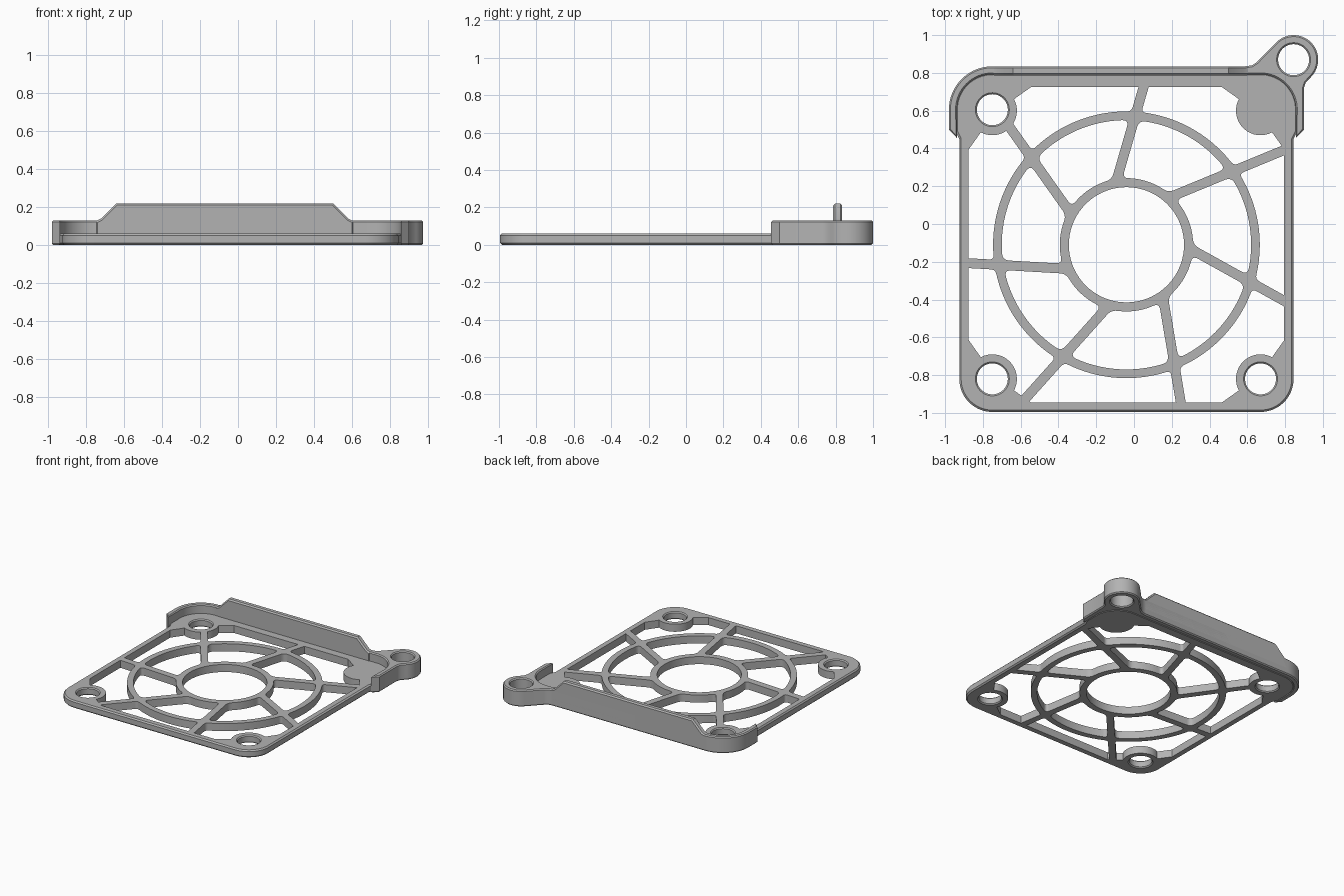
import bpy, bmesh
from math import sin, cos, asin, atan2, radians, pi, tau
from mathutils import Vector, Matrix
from mathutils.geometry import intersect_line_line_2d

if "Cube" in bpy.data.objects:
    bpy.data.objects.remove(bpy.data.objects["Cube"])

grey = bpy.data.materials.new("plain_grey")
grey.use_nodes = True
grey.diffuse_color = (0.45, 0.45, 0.45, 1)
grey.node_tree.nodes["Principled BSDF"].inputs["Base Color"].default_value = grey.diffuse_color

CENTRE = Vector((-0.04, -0.11))
HOLE = 0.71          # mounting hole distance from the centre
HALF = 0.885         # half width of the plate
OPEN = 0.835         # half width of the opening
THICK = 0.06
CHAMFER = 0.01


def arc(c, r, a0, a1, n=16):
    return [Vector((c[0] + r * cos(a0 + (a1 - a0) * i / n),
                    c[1] + r * sin(a0 + (a1 - a0) * i / n))) for i in range(n + 1)]


def circle(c, r, n=48):
    return arc(c, r, 0, tau, n)[:-1]


def offset(pts, d):
    """Move a counter-clockwise outline inward by d."""
    out = []
    for i, p in enumerate(pts):
        e1 = (p - pts[i - 1]).normalized()
        e2 = (pts[(i + 1) % len(pts)] - p).normalized()
        n1, n2 = Vector((-e1.y, e1.x)), Vector((-e2.y, e2.x))
        out.append(p + (n1 + n2) * d / max(0.5, 1 + n1.dot(n2)))
    return out


def solid(name, loops, z0, z1, matrix=None):
    """Extrude an outline with holes; each loop is (points, edge chamfer)."""
    bm = bmesh.new()
    caps = ([], [])
    for pts, c in loops:
        pts = [Vector(p) for p in pts]
        if c:
            small, d = offset(pts, c), abs(c)
            levels = [(small, z0), (pts, z0 + d), (pts, z1 - d), (small, z1)]
        else:
            levels = [(pts, z0), (pts, z1)]
        rings = [[bm.verts.new((p.x, p.y, z)) for p in ps] for ps, z in levels]
        n = len(pts)
        for low, high in zip(rings, rings[1:]):
            for i in range(n):
                j = (i + 1) % n
                bm.faces.new((low[i], low[j], high[j], high[i]))
        for cap, ring in zip(caps, (rings[0], rings[-1])):
            cap += [bm.edges.get((ring[i - 1], ring[i])) for i in range(n)]
    for cap in caps:
        bmesh.ops.triangle_fill(bm, edges=cap, use_beauty=True)
    bmesh.ops.recalc_face_normals(bm, faces=bm.faces[:])
    if matrix:
        bm.transform(matrix)
    mesh = bpy.data.meshes.new(name)
    bm.to_mesh(mesh)
    bm.free()
    mesh.materials.append(grey)
    ob = bpy.data.objects.new(name, mesh)
    bpy.context.collection.objects.link(ob)
    bpy.ops.object.select_all(action='DESELECT')
    ob.select_set(True)
    bpy.context.view_layer.objects.active = ob
    bpy.ops.object.shade_smooth_by_angle(angle=radians(30))
    return ob


def polar(r, a):
    return Vector((r * cos(a), r * sin(a)))


def fillet(a, corner, b, size=0.035, n=5):
    """Rounded corner between the directions of a and b."""
    p = corner + (a - corner).normalized() * size
    q = corner + (b - corner).normalized() * size
    return [p * (1 - t) ** 2 + corner * 2 * t * (1 - t) + q * t * t
            for t in (i / n for i in range(n + 1))]


# Opening outline around the centre, with a round boss in each corner
opening = []
for quarter in range(4):
    turn = Matrix.Rotation(quarter * pi / 2, 2)
    side = [Vector((OPEN, 0.505))]
    side += arc((HOLE, HOLE), 0.13, radians(-62), radians(-208), 20)
    side.append(Vector((0.505, OPEN)))
    opening += [turn @ p for p in side]

# Swept spokes: straight bars set off from the centre
SPOKES, SET_OFF, HALF_BAR = 7, 0.145, 0.026
HUB_IN, HUB_OUT, RING_IN, RING_OUT = 0.305, 0.353, 0.66, 0.706


def edge_angle(k, r, side):
    return radians(-29) + k * tau / SPOKES + asin((SET_OFF + side * HALF_BAR) / r)


def frame_hit(p, k):
    a = radians(-29) + k * tau / SPOKES
    hits = []
    for i, q in enumerate(opening):
        h = intersect_line_line_2d(p, p + polar(2, a), opening[i - 1], q)
        if h:
            hits.append(h)
    return min(hits, key=lambda h: (h - p).length)


cells = []
for k in range(SPOKES):
    trim = 0.035
    # Window between hub and ring
    a0, a1 = edge_angle(k, HUB_OUT, 1), edge_angle(k + 1, HUB_OUT, -1)
    b0, b1 = edge_angle(k, RING_IN, 1), edge_angle(k + 1, RING_IN, -1)
    p0, p3 = polar(HUB_OUT, a0), polar(HUB_OUT, a1)
    p1, p2 = polar(RING_IN, b0), polar(RING_IN, b1)
    ti, to = trim / HUB_OUT, trim / RING_IN
    inner = arc((0, 0), HUB_OUT, a1 - ti, a0 + ti, 12)
    outer = arc((0, 0), RING_IN, b0 + to, b1 - to, 20)
    cells.append(fillet(inner[-1], p0, p1) + fillet(p0, p1, outer[0]) + outer[1:-1]
                 + fillet(outer[-1], p2, p3) + fillet(p2, p3, inner[0]) + inner[1:-1])
    # Window between ring and frame
    c0, c1 = edge_angle(k, RING_OUT, 1), edge_angle(k + 1, RING_OUT, -1)
    q0, q1 = polar(RING_OUT, c0), polar(RING_OUT, c1)
    h0, h1 = frame_hit(q0, k), frame_hit(q1, k + 1)
    start = atan2(h0.y, h0.x)
    span = (atan2(h1.y, h1.x) - start) % tau
    mid = [(((atan2(p.y, p.x) - start) % tau), p) for p in opening]
    mid = [p for a, p in sorted(mid, key=lambda m: m[0]) if 0.004 < a < span - 0.004]
    t = 0.025 / RING_OUT
    back = arc((0, 0), RING_OUT, c1 - t, c0 + t, 20)
    cells.append(fillet(back[-1], q0, h0, 0.025) + [h0] + mid + [h1]
                 + fillet(h1, q1, back[0], 0.025) + back[1:-1])
cells = [[p + CENTRE for p in cell] for cell in cells]

# Plate outline: round front corners, rear corners reach into the wall
left, right = CENTRE.x - HOLE, CENTRE.x + HOLE
front, rear = CENTRE.y - HOLE, 0.605
R, R2 = HALF - HOLE, 0.195
plate = (arc((right, front), R, -pi / 2, 0)
         + [Vector((right + R, 0.45)), Vector((right + R2, 0.49))]
         + arc((right, rear), R2, 0, pi / 2) + arc((left, rear), R2, pi / 2, pi)
         + [Vector((left - R2, 0.49)), Vector((left - R, 0.45))]
         + arc((left, front), R, pi, 1.5 * pi))
holes = [circle(c, 0.082) for c in ((left, rear), (left, front), (right, front))]
solid("guard_plate", [(plate, CHAMFER)] + [(h, -0.008) for h in holes]
      + [(c, 0) for c in cells + [circle(CENTRE, HUB_IN, 72)]], 0, THICK)

# Raised rear wall with a mounting ear
EAR = (0.845, 0.87)
IN, OUT = 0.187, 0.23
wall = ([Vector((right + IN, 0.455)), Vector((right + OUT, 0.5)),
         Vector((right + OUT, 0.72)), Vector((0.91, 0.75))]
        + arc(EAR, 0.13, radians(-45), radians(135), 32)
        + [Vector((0.65, 0.857)), Vector((0.625, 0.84)), Vector((0.59, 0.835))]
        + arc((left, rear), OUT, pi / 2, pi)
        + [Vector((left - OUT, 0.5)), Vector((left - IN, 0.455))]
        + arc((left, rear), IN, pi, pi / 2)
        + arc((right, rear), IN, pi / 2, 0))
solid("rear_wall", [(wall, 0.008), (circle(EAR, 0.082), -0.008)], 0, 0.13)

# Tall tab standing on the wall
tab = [Vector(p) for p in ((0.61, 0.04), (0.61, 0.125), (0.58, 0.14), (0.5, 0.22),
                           (-0.64, 0.22), (-0.72, 0.14), (-0.75, 0.125), (-0.75, 0.04))]
solid("rear_tab", [(tab, CHAMFER)], -0.835, -0.787, Matrix.Rotation(pi / 2, 4, 'X'))
